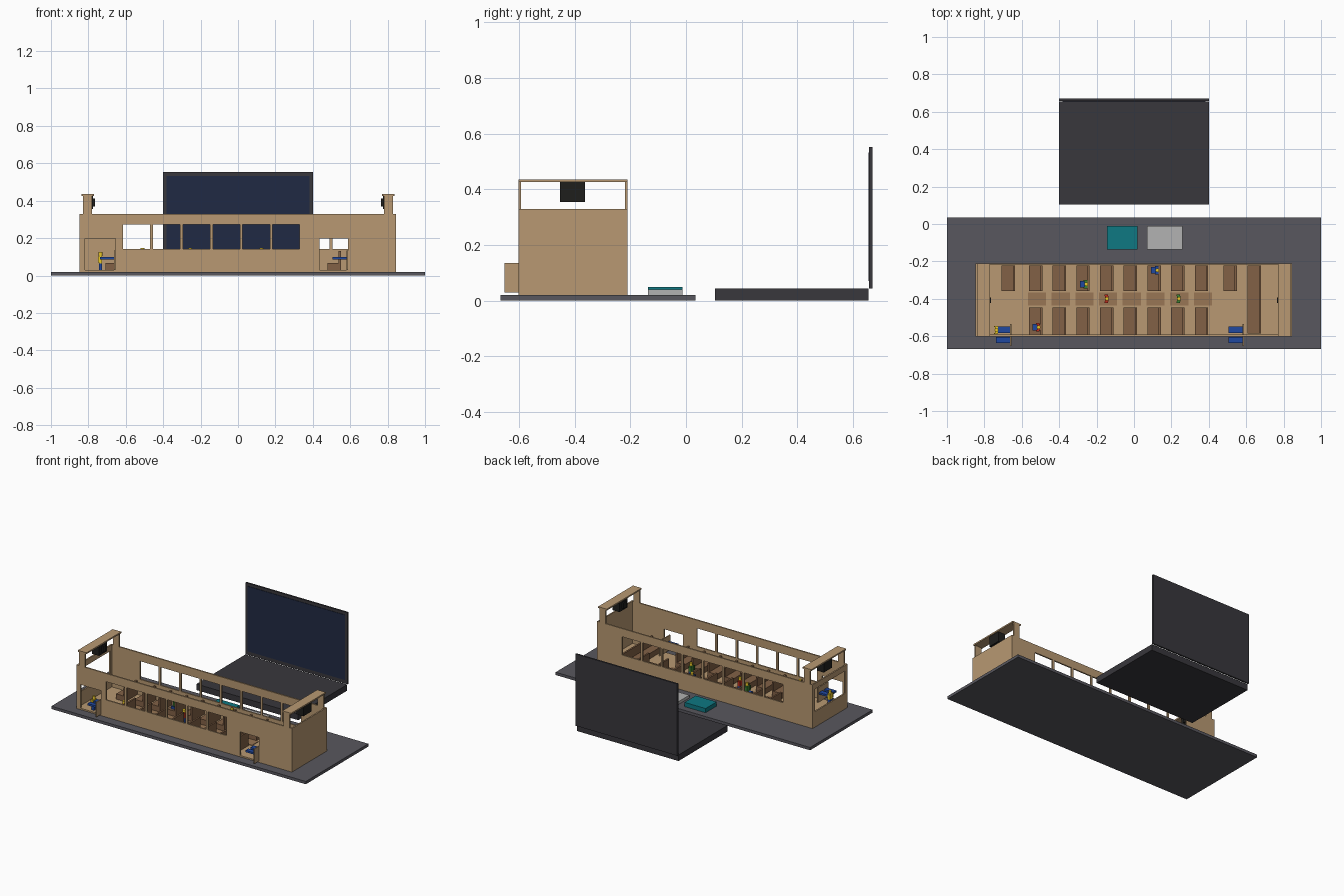
import bpy, bmesh

if "Cube" in bpy.data.objects:
    bpy.data.objects.remove(bpy.data.objects["Cube"])

def mat(name, rgb):
    m = bpy.data.materials.new(name)
    lin = [(c / 255 / 12.92 if c < 11 else ((c / 255 + 0.055) / 1.055) ** 2.4) for c in rgb]
    m.diffuse_color = (*lin, 1)
    m.use_nodes = True
    m.node_tree.nodes["Principled BSDF"].inputs["Base Color"].default_value = m.diffuse_color
    return m

TAN = mat("tan", (184, 153, 114))
BROWN = mat("brown", (130, 97, 70))
RUG = mat("rug", (152, 118, 85))
ROAD = mat("road", (88, 87, 94))
DARK = mat("dark", (56, 55, 60))
NAVY = mat("navy", (32, 42, 68))
BLACK = mat("black", (30, 30, 28))
BLUE = mat("blue", (32, 72, 160))
YELLOW = mat("yellow", (235, 200, 40))
RED = mat("red", (190, 45, 30))
GREEN = mat("green", (60, 130, 50))
TEAL = mat("teal", (14, 120, 130))
GREY = mat("grey", (178, 178, 178))

def finish(name, bm, m):
    bmesh.ops.recalc_face_normals(bm, faces=bm.faces)
    me = bpy.data.meshes.new(name)
    bm.to_mesh(me)
    bm.free()
    me.materials.append(m)
    ob = bpy.data.objects.new(name, me)
    bpy.context.collection.objects.link(ob)
    return ob

def box(name, x, y, z, m):
    bm = bmesh.new()
    for v in bmesh.ops.create_cube(bm, size=1)["verts"]:
        v.co = [lo + (c + 0.5) * (hi - lo) for c, (lo, hi) in zip(v.co, (x, y, z))]
    return finish(name, bm, m)

def wall(name, outline, holes, place, depth, m):
    """Flat panel with rectangular holes; place maps (u, v) to 3D, depth is the extrusion."""
    rects = [outline] + holes
    us = sorted({r[i] for r in rects for i in (0, 1)})
    vs = sorted({r[i] for r in rects for i in (2, 3)})
    bm = bmesh.new()
    grid = [[bm.verts.new(place(u, v)) for v in vs] for u in us]
    for i in range(len(us) - 1):
        for j in range(len(vs) - 1):
            cu, cv = (us[i] + us[i + 1]) / 2, (vs[j] + vs[j + 1]) / 2
            if not any(a < cu < b and c < cv < d for a, b, c, d in holes):
                bm.faces.new((grid[i][j], grid[i + 1][j], grid[i + 1][j + 1], grid[i][j + 1]))
    bmesh.ops.delete(bm, geom=[v for v in bm.verts if not v.link_faces], context="VERTS")
    base = bm.faces[:]
    ext = bmesh.ops.extrude_face_region(bm, geom=base, use_keep_orig=True)["geom"]
    bmesh.ops.translate(bm, vec=depth, verts=[g for g in ext if isinstance(g, bmesh.types.BMVert)])
    return finish(name, bm, m)

# Ground slab and laptop-shaped backdrop
box("ground_slab", (-1, 1), (-0.667, 0.035), (0, 0.02), ROAD)
box("laptop_base", (-0.4, 0.4), (0.105, 0.655), (0, 0.043), DARK)
box("laptop_lid", (-0.4, 0.4), (0.658, 0.67), (0.043, 0.553), DARK)
box("laptop_screen", (-0.382, 0.382), (0.655, 0.658), (0.07, 0.532), NAVY)

# Blocks behind the bus
box("teal_block", (-0.145, 0.02), (-0.137, -0.012), (0.02, 0.05), TEAL)
box("grey_block", (0.07, 0.26), (-0.137, -0.012), (0.02, 0.04), GREY)

# Bus shell
X0, X1, Y0, Y1, TOP, T = -0.848, 0.845, -0.602, -0.21, 0.33, 0.01
def windows(n):
    return [(-0.615 + 0.16 * i, -0.47 + 0.16 * i, 0.142, 0.272) for i in range(n)]
doors = [(-0.817, -0.655, 0.03, 0.197), (0.437, 0.587, 0.03, 0.197)]
box("bus_floor", (X0, X1), (Y0, Y1), (0.02, 0.03), TAN)
wall("front_wall", (X0, X1, 0.03, TOP), windows(6) + doors, lambda u, v: (u, Y0, v), (0, T, 0), TAN)
wall("back_wall", (X0, X1, 0.03, TOP), windows(8), lambda u, v: (u, Y1, v), (0, -T, 0), TAN)
wall("windscreen_wall", (Y0 + T, Y1 - T, 0.03, TOP), [(-0.575, -0.237, 0.13, 0.29)],
     lambda u, v: (X0, u, v), (T, 0, 0), TAN)
box("rear_wall", (X1 - T, X1), (Y0 + T, Y1 - T), (0.03, TOP), TAN)

# Arches with a hanging screen at each end
for s, side in ((-1, "left"), (1, "right")):
    def sx(a, b):
        return tuple(sorted((s * a, s * b)))
    for y in (Y0, Y1 - T):
        box(side + "_arch_post", sx(0.78, 0.828), (y, y + T), (TOP, 0.426), TAN)
    box(side + "_arch_cap", sx(0.77, 0.838), (Y0, Y1), (0.426, 0.436), TAN)
    box(side + "_monitor", sx(0.776, 0.83), (-0.452, -0.362), (0.355, 0.428), BLACK)
    box(side + "_monitor_front", sx(0.765, 0.776), (-0.422, -0.392), (0.37, 0.412), BLACK)

# Open door panels with handles inside and outside
for x, side in ((-0.655, "left"), (0.587, "right")):
    box(side + "_door_panel", (x - 0.007, x), (-0.652, -0.535), (0.03, 0.135), TAN)
    box(side + "_inner_handle", (x - 0.082, x - 0.007), (-0.583, -0.547), (0.085, 0.098), BLUE)
    box(side + "_outer_handle", (x - 0.082, x - 0.007), (-0.637, -0.605), (0.085, 0.098), BLUE)

# Seats on both sides of the aisle, rear bench and aisle rugs
def seat(name, x, y0, y1):
    box(name + "_cushion", (x, x + 0.06), (y0, y1), (0.03, 0.068), BROWN)
    box(name + "_back", (x + 0.06, x + 0.072), (y0, y1), (0.03, 0.13), BROWN)

rows = [-0.562 + 0.1267 * i for i in range(8)]
for x in rows:
    seat("front_seat", x, -0.59, -0.447)
    box("aisle_rug", (x - 0.005, x + 0.092), (-0.437, -0.365), (0.03, 0.034), RUG)
for x in [-0.708] + rows + [0.478]:
    seat("back_seat", x, -0.358, -0.222)
seat("rear_bench", 0.608, -0.585, -0.222)

# Passengers: blocky little people
def cylinder_head(name, x, y, z):
    bm = bmesh.new()
    bmesh.ops.create_cone(bm, cap_ends=True, segments=12, radius1=0.01, radius2=0.01, depth=0.02)
    bmesh.ops.translate(bm, vec=(x, y, z + 0.01), verts=bm.verts)
    finish(name, bm, YELLOW)

def person(x, y, shirt, seated):
    z = 0.068 if seated else 0.03
    if seated:
        box("legs", (x - 0.033, x + 0.01), (y - 0.017, y + 0.017), (z, z + 0.018), BLUE)
        hip = z + 0.018
    else:
        box("legs", (x - 0.009, x + 0.009), (y - 0.015, y + 0.015), (z, z + 0.035), BLUE)
        hip = z + 0.035
    box("torso", (x - 0.009, x + 0.009), (y - 0.015, y + 0.015), (hip, hip + 0.04), shirt)
    for s in (-1, 1):
        box("arm", (x - 0.014, x + 0.006), tuple(sorted((y + s * 0.015, y + s * 0.022))),
            (hip + 0.005, hip + 0.038), shirt)
    cylinder_head("head", x, y, hip + 0.04)

person(-0.51, -0.552, RED, True)
person(-0.255, -0.322, GREEN, True)
person(0.125, -0.247, BLUE, True)
person(-0.145, -0.4, RED, False)
person(0.24, -0.4, GREEN, False)
person(-0.735, -0.567, YELLOW, False)
